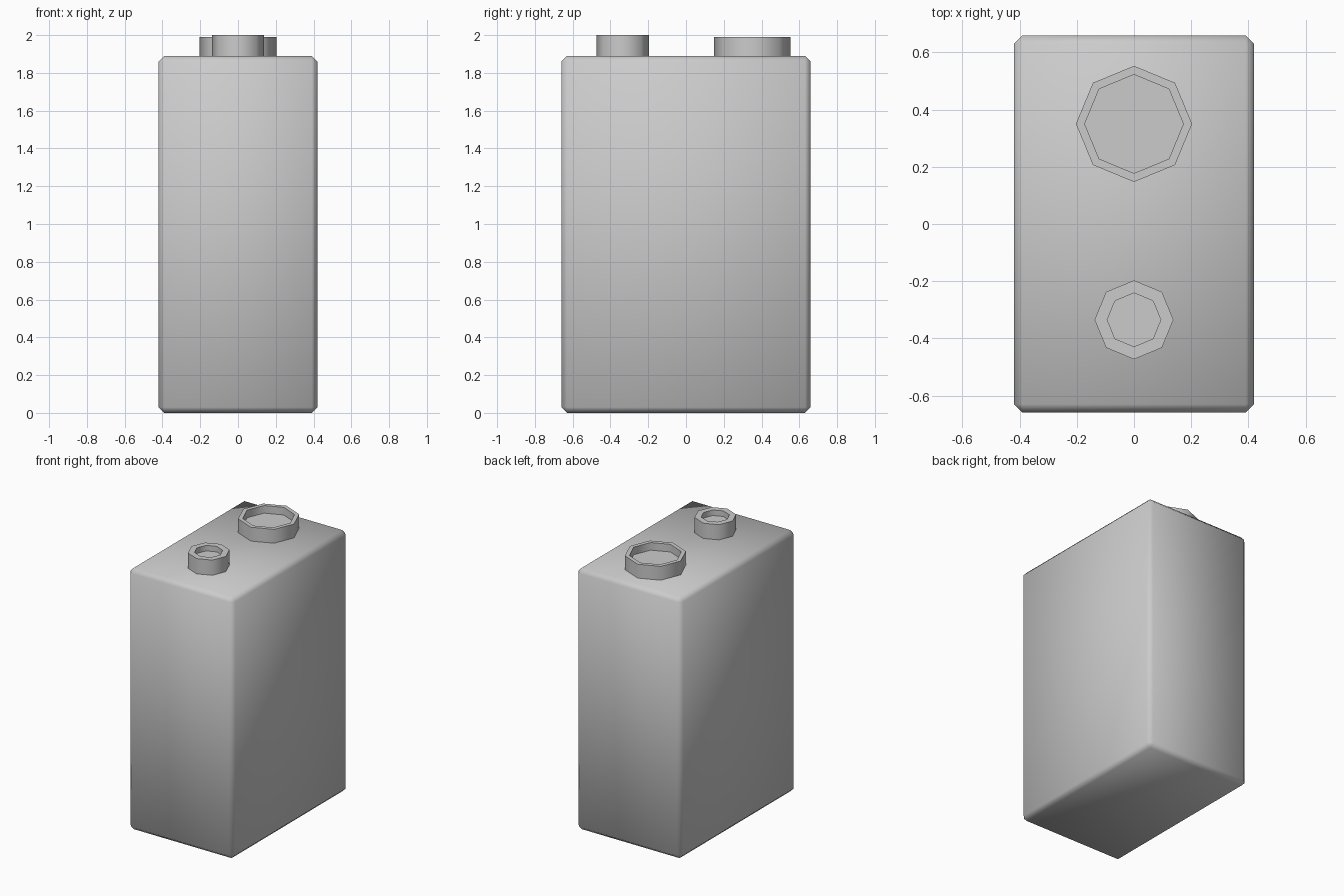
import bpy, bmesh
from math import radians
from mathutils import Matrix

if "Cube" in bpy.data.objects:
    bpy.data.objects.remove(bpy.data.objects["Cube"])

BODY_TOP = 1.89


def finish(bm, name, angle):
    bmesh.ops.recalc_face_normals(bm, faces=bm.faces)
    mesh = bpy.data.meshes.new(name)
    bm.to_mesh(mesh)
    bm.free()
    obj = bpy.data.objects.new(name, mesh)
    bpy.context.collection.objects.link(obj)
    bpy.ops.object.select_all(action='DESELECT')
    obj.select_set(True)
    bpy.context.view_layer.objects.active = obj
    bpy.ops.object.shade_smooth_by_angle(angle=radians(angle))
    return obj


# Battery case: tall box with a single soft chamfer
bm = bmesh.new()
bmesh.ops.create_cube(bm, size=1, matrix=Matrix.Translation((0, 0, BODY_TOP / 2))
                      @ Matrix.Diagonal((0.84, 1.32, BODY_TOP, 1)))
bmesh.ops.bevel(bm, geom=bm.edges[:], offset=0.03, segments=1,
                profile=0.5, affect='EDGES')
finish(bm, "battery_case", 60)


# Octagonal cup contacts: outer wall, flat rim, recessed floor
def terminal(name, y, outer, inner, top, depth):
    bm = bmesh.new()
    base = BODY_TOP - 0.005
    bmesh.ops.create_cone(bm, cap_ends=True, segments=8, radius1=outer,
                          radius2=outer, depth=top - base,
                          matrix=Matrix.Translation((0, y, (top + base) / 2)))
    bm.normal_update()
    lid = max(bm.faces, key=lambda f: f.calc_center_median().z)
    # vertices are scaled about the centre so the rim radius is exact
    bmesh.ops.inset_individual(bm, faces=[lid], thickness=(outer - inner) * 0.924)
    floor = bmesh.ops.extrude_discrete_faces(bm, faces=[lid])["faces"][0]
    bmesh.ops.translate(bm, verts=floor.verts, vec=(0, 0, -depth))
    finish(bm, name, 50)


terminal("large_terminal", 0.35, 0.203, 0.17, 1.99, 0.055)
terminal("small_terminal", -0.335, 0.138, 0.09, 2.0, 0.04)
